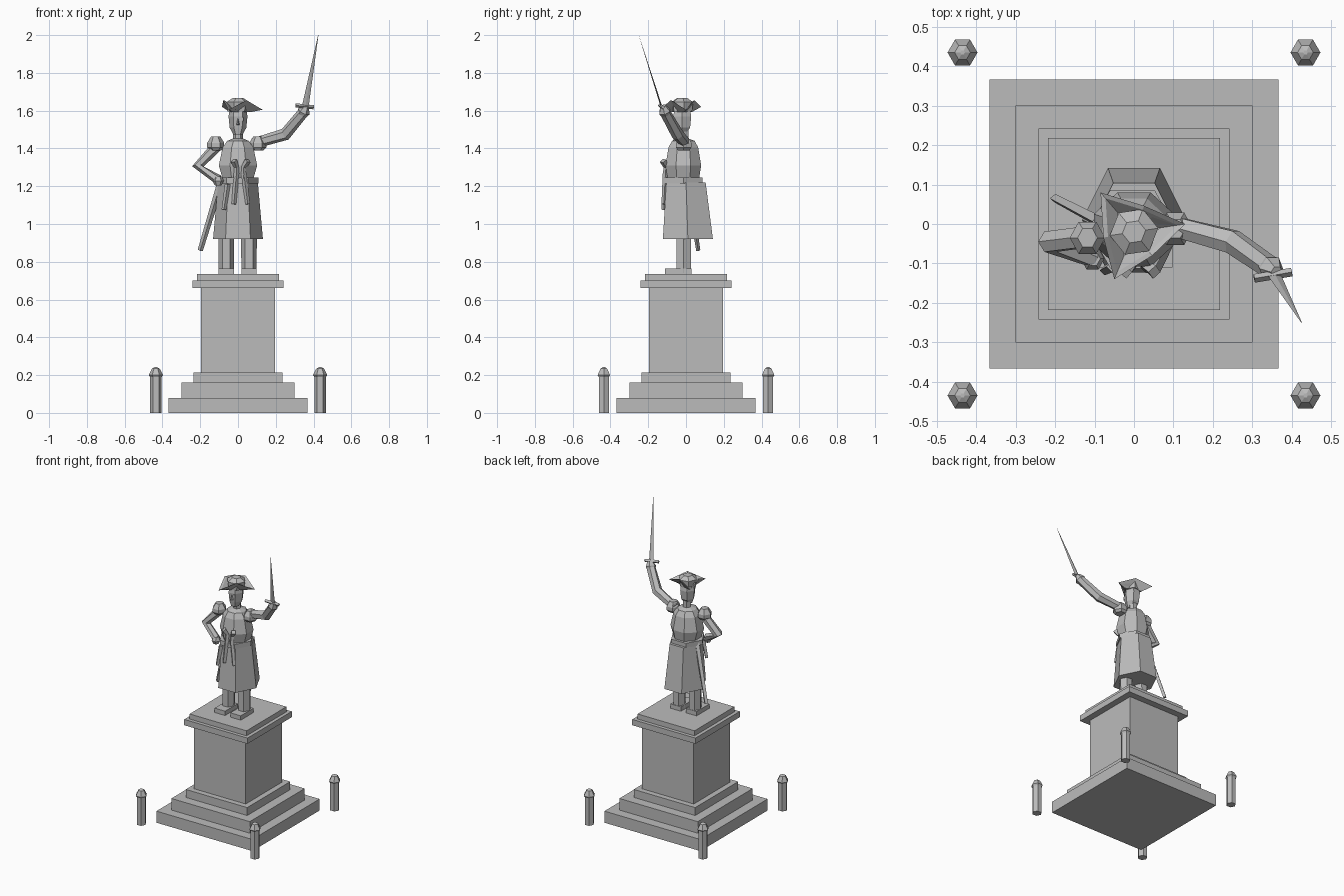
import bpy, bmesh
from math import cos, sin, tau
from mathutils import Vector

if "Cube" in bpy.data.objects:
    bpy.data.objects.remove(bpy.data.objects["Cube"])

stone = bpy.data.materials.new("grey stone")
stone.use_nodes = True
stone.diffuse_color = (0.5, 0.5, 0.5, 1)
stone.node_tree.nodes["Principled BSDF"].inputs["Base Color"].default_value = (0.5, 0.5, 0.5, 1)


def skin(name, rings):
    """Join point rings of equal length into a closed flat-shaded solid."""
    bm = bmesh.new()
    loops = [[bm.verts.new(p) for p in ring] for ring in rings]
    n = len(loops[0])
    for a, b in zip(loops, loops[1:]):
        for i in range(n):
            j = (i + 1) % n
            bm.faces.new((a[i], a[j], b[j], b[i]))
    bm.faces.new(loops[0][::-1])
    bm.faces.new(loops[-1])
    bmesh.ops.recalc_face_normals(bm, faces=bm.faces)
    mesh = bpy.data.meshes.new(name)
    bm.to_mesh(mesh)
    bm.free()
    mesh.materials.append(stone)
    obj = bpy.data.objects.new(name, mesh)
    bpy.context.collection.objects.link(obj)
    return obj


def lathe(name, x, y, levels, sides=6, turn=0.0):
    """Stack of elliptical rings, each level being (rx, ry, z, y shift)."""
    angles = [turn + tau * i / sides for i in range(sides)]
    return skin(name, [[(x + rx * cos(a), y + dy + ry * sin(a), z) for a in angles]
                       for rx, ry, z, dy in levels])


def box(name, x, y, z):
    corners = [(x[0], y[0]), (x[1], y[0]), (x[1], y[1]), (x[0], y[1])]
    return skin(name, [[(*c, h) for c in corners] for h in z])


def limb(name, points, radii, sides=6, flat=1.0, side_axis=(0, 1, 0)):
    """Tube along a path; flat squashes it along the given axis."""
    pts = [Vector(p) for p in points]
    rings = []
    for i, p in enumerate(pts):
        way = (pts[min(i + 1, len(pts) - 1)] - pts[max(i - 1, 0)]).normalized()
        u = way.cross(Vector(side_axis)).normalized()
        v = way.cross(u)
        rings.append([p + radii[i] * (u * cos(tau * k / sides) + v * flat * sin(tau * k / sides))
                      for k in range(sides)])
    return skin(name, rings)


# Stepped pedestal
for name, h, low, high in [("bottom_step", 0.367, 0, 0.08), ("middle_step", 0.30, 0.08, 0.16),
                           ("top_step", 0.235, 0.16, 0.215), ("pedestal_shaft", 0.197, 0.215, 0.66),
                           ("cornice", 0.242, 0.66, 0.70), ("plinth", 0.218, 0.70, 0.735)]:
    box(name, (-h, h), (-h, h), (low, high))

# Corner bollards
for sx in (-1, 1):
    for sy in (-1, 1):
        lathe("bollard", sx * 0.435, sy * 0.435,
              [(0.031, 0.031, 0, 0), (0.031, 0.031, 0.19, 0), (0.038, 0.038, 0.2, 0),
               (0.02, 0.02, 0.235, 0), (0.006, 0.006, 0.242, 0)])

# Legs and boots
for side, x in (("right", -0.062), ("left", 0.058)):
    lathe(side + "_leg", x, -0.012, [(0.04, 0.045, 0.735, 0), (0.042, 0.045, 0.95, 0)])
    box(side + "_boot", (x - 0.04, x + 0.04), (-0.11, 0.03), (0.735, 0.765))

# Coat skirt, belt and torso
lathe("coat_skirt", 0, 0, [(0.132, 0.153, 0.92, 0.01), (0.105, 0.12, 1.22, 0)])
lathe("belt", -0.004, -0.013, [(0.112, 0.115, 1.215, 0), (0.112, 0.115, 1.247, 0)])
lathe("torso", 0, -0.014,
      [(0.088, 0.09, 1.24, 0), (0.11, 0.102, 1.31, 0), (0.088, 0.085, 1.405, 0),
       (0.062, 0.065, 1.44, 0), (0.03, 0.03, 1.452, 0)], 8, tau / 16)

# Neck, head, nose and eye patch
lathe("neck", 0, -0.01, [(0.026, 0.026, 1.44, 0), (0.026, 0.026, 1.51, 0)])
lathe("head", 0.0, -0.02, [(0.026, 0.03, 1.475, -0.01), (0.044, 0.048, 1.51, 0),
                           (0.05, 0.055, 1.57, 0), (0.042, 0.045, 1.62, 0)])
skin("nose", [[(-0.01, -0.06, 1.525), (0.01, -0.06, 1.525), (0, -0.082, 1.527)],
              [(-0.004, -0.06, 1.56), (0.004, -0.06, 1.56), (0, -0.068, 1.56)]])
box("eye_patch", (0.01, 0.028), (-0.071, -0.062), (1.545, 1.565))

# Three-cornered hat: low tips with turned-up sides between them
lathe("hat_crown", 0, -0.02, [(0.056, 0.056, 1.595, 0), (0.062, 0.062, 1.645, 0),
                              (0.03, 0.03, 1.666, 0)], 6, 0.15)
tips = [Vector((0.13, 0, 1.605)), Vector((-0.085, 0.08, 1.62)), Vector((-0.05, -0.14, 1.605))]
rim = []
for i, tip in enumerate(tips):
    mid = (tip + tips[(i + 1) % 3]) / 2
    rim += [tip, Vector((mid.x * 1.15, mid.y * 1.15, 1.655))]
centre = Vector((0, -0.02, 0))
base = [Vector((0, -0.02, 1.592)) + 0.5 * Vector((p.x, p.y + 0.02, 0)) for p in rim]
inner = [centre + (p - centre) * 0.85 + Vector((0, 0, 0.148 * p.z)) for p in rim]
well = [Vector((p.x, p.y, 1.605)) for p in base]
skin("hat_brim", [base, rim, inner, well])

# Arms and shoulder pads
limb("right_arm", [(-0.10, -0.03, 1.425), (-0.212, -0.045, 1.305), (-0.105, -0.085, 1.235)],
     [0.03, 0.031, 0.026])
lathe("right_hand", -0.105, -0.088, [(0.018, 0.02, 1.205, 0), (0.03, 0.032, 1.228, 0), (0.02, 0.02, 1.252, 0)])
limb("left_arm", [(0.08, 0, 1.425), (0.25, -0.045, 1.475), (0.345, -0.11, 1.59)],
     [0.028, 0.033, 0.029])
limb("left_hand", [(0.335, -0.103, 1.575), (0.348, -0.113, 1.595), (0.362, -0.122, 1.625)],
     [0.025, 0.034, 0.016])
for side, x, y in (("right", -0.118, -0.035), ("left", 0.105, -0.012)):
    lathe(side + "_shoulder_pad", x, y,
          [(0.03, 0.034, 1.39, 0), (0.045, 0.047, 1.405, 0), (0.045, 0.047, 1.43, 0), (0.025, 0.027, 1.462, 0)])

# Raised sword
limb("sword_guard", [(0.305, -0.138, 1.628), (0.40, -0.122, 1.618)], [0.011, 0.011], 4)
limb("sword_blade", [(0.355, -0.128, 1.615), (0.425, -0.25, 2.0)], [0.018, 0.001], 4, 0.25)

# Scabbard hanging at the right hip
limb("scabbard", [(-0.085, 0.005, 1.24), (-0.2, 0.065, 0.86)], [0.019, 0.014], 4, 0.8)

# Pair of pistols tucked in the belt, and a third at the hip
for name, top, low in (("right_pistol", -0.008, -0.022), ("left_pistol", 0.03, 0.052), ("hip_pistol", -0.055, -0.075)):
    drop = 0.06 if name == "hip_pistol" else 0
    limb(name + "_barrel", [(top, -0.108, 1.27 - drop), (low, -0.118, 1.105 - drop / 2)], [0.015, 0.012], 4)
    if not drop:
        limb(name + "_grip", [(top, -0.112, 1.24), (top, -0.106, 1.3), (low, -0.122, 1.335)],
             [0.013, 0.013, 0.018], 4)
